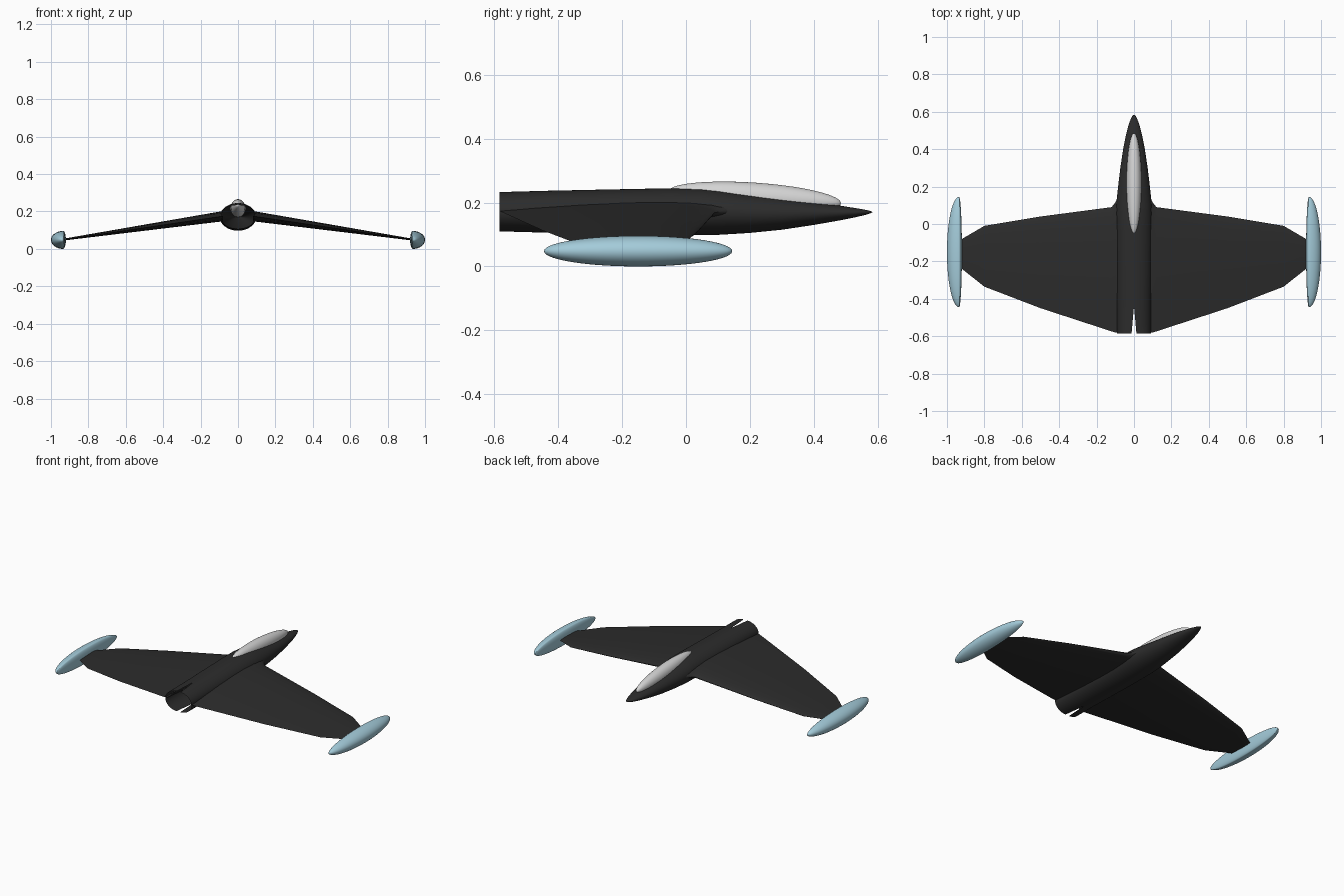
import bpy, bmesh, math
from mathutils import Matrix

if "Cube" in bpy.data.objects:
    bpy.data.objects.remove(bpy.data.objects["Cube"])


def material(name, rgb):
    m = bpy.data.materials.new(name)
    m.diffuse_color = (*rgb, 1)
    m.use_nodes = True
    m.node_tree.nodes["Principled BSDF"].inputs["Base Color"].default_value = m.diffuse_color
    return m


DARK = material("charcoal", (0.025, 0.025, 0.025))
BLUE = material("pale_blue", (0.37, 0.60, 0.70))
GLASS = material("canopy_grey", (0.66, 0.66, 0.66))


def finish(name, bm, mat, mirror=False, angle=40):
    bmesh.ops.remove_doubles(bm, verts=bm.verts, dist=0.0003)
    bmesh.ops.recalc_face_normals(bm, faces=bm.faces)
    me = bpy.data.meshes.new(name)
    bm.to_mesh(me)
    bm.free()
    me.materials.append(mat)
    ob = bpy.data.objects.new(name, me)
    bpy.context.collection.objects.link(ob)
    bpy.ops.object.select_all(action='DESELECT')
    ob.select_set(True)
    bpy.context.view_layer.objects.active = ob
    bpy.ops.object.shade_smooth_by_angle(angle=math.radians(angle))
    if mirror:
        mod = ob.modifiers.new("Mirror", 'MIRROR')
        mod.use_clip = True
        mod.merge_threshold = 0.0005
    return ob


def loft(bm, rings, closed):
    rows = [[bm.verts.new(p) for p in r] for r in rings]
    n = len(rows[0])
    for a, b in zip(rows, rows[1:]):
        for i in range(n if closed else n - 1):
            j = (i + 1) % n
            bm.faces.new((a[i], a[j], b[j], b[i]))
    return rows


def interp(table, y, col):
    for a, b in zip(table, table[1:]):
        if a[0] <= y <= b[0]:
            t = (y - a[0]) / (b[0] - a[0])
            return a[col] + t * (b[col] - a[col])
    return table[-1][col]


# Fuselage: open-tailed half shell, slit along top and bottom at the tail
# y, half width, bottom z, top z
BODY = [(-0.585, 0.090, 0.110, 0.233), (-0.44, 0.092, 0.106, 0.237),
        (-0.25, 0.095, 0.101, 0.241), (-0.05, 0.097, 0.097, 0.245),
        (0.05, 0.098, 0.098, 0.244), (0.1, 0.096, 0.099, 0.240),
        (0.2, 0.085, 0.105, 0.228), (0.3, 0.073, 0.115, 0.215),
        (0.4, 0.058, 0.130, 0.202), (0.48, 0.042, 0.144, 0.191),
        (0.53, 0.029, 0.154, 0.183), (0.56, 0.018, 0.161, 0.178),
        (0.577, 0.009, 0.166, 0.174), (0.585, 0.0, 0.170, 0.170)]
rings = []
for y, hw, z0, z1 in BODY:
    slit = 0.013 * max(0, (-0.44 - y) / 0.145)
    zc = (z0 + z1) / 2
    ring = []
    for k in range(25):
        t = math.pi / 2 - math.pi * k / 24
        c = max(0.0, math.cos(t)) if 0 < k < 24 else 0.0
        ring.append((slit + (hw - slit) * c, y, zc + (z1 - z0) / 2 * math.sin(t)))
    rings.append(ring)
bm = bmesh.new()
loft(bm, rings, False)
finish("fuselage", bm, DARK, mirror=True)

# Wings: tapered aerofoil drooping towards the tips
# x, leading edge y, trailing edge y
PLAN = [(0.08, 0.155, -0.582), (0.10, 0.115, -0.580), (0.12, 0.09, -0.574),
        (0.5, 0.04, -0.45), (0.8, -0.01, -0.335), (0.92, -0.08, -0.24),
        (0.935, -0.09, -0.23)]
CHORD = [0, 0.006, 0.025, 0.07, 0.15, 0.28, 0.45, 0.65, 0.85, 1.0]


def thickness(t):
    return min(1.0, 2.0 * (1.4845 * math.sqrt(t) - 0.63 * t - 1.758 * t ** 2
                           + 1.4215 * t ** 3 - 0.518 * t ** 4))


rings = []
for x, le, te in PLAN:
    s = (x - 0.1) / 0.83
    zc, half = 0.172 - 0.122 * s, 0.027 - 0.022 * s
    upper = [(x, le + (te - le) * t, zc + half * thickness(t)) for t in CHORD]
    lower = [(x, le + (te - le) * t, zc - half * thickness(t)) for t in CHORD[-2:0:-1]]
    rings.append(upper + lower)
bm = bmesh.new()
rows = loft(bm, rings, True)
bm.faces.new(rows[-1])
finish("wings", bm, DARK, mirror=True)

# Wing-tip pods: long ellipsoids with a nearly flat inner side
bm = bmesh.new()
bmesh.ops.create_uvsphere(bm, u_segments=36, v_segments=28, radius=1,
                          matrix=Matrix.Rotation(math.pi / 2, 4, 'X'))
for v in bm.verts:
    x, y, z = v.co
    v.co = (0.935 + x * (0.065 if x > 0 else 0.015), -0.15 + 0.295 * y, 0.048 + 0.048 * z)
finish("tip_pods", bm, BLUE, mirror=True)

# Canopy: slender ellipsoid tilted down towards the nose
bm = bmesh.new()
bmesh.ops.create_uvsphere(bm, u_segments=32, v_segments=28, radius=1,
                          matrix=Matrix.Rotation(math.pi / 2, 4, 'X'))
bm.transform(Matrix.Translation((0, 0.215, 0.2165)) @ Matrix.Rotation(-0.068, 4, 'X')
             @ Matrix.Diagonal((0.04, 0.271, 0.046, 1)))
finish("canopy", bm, GLASS)
